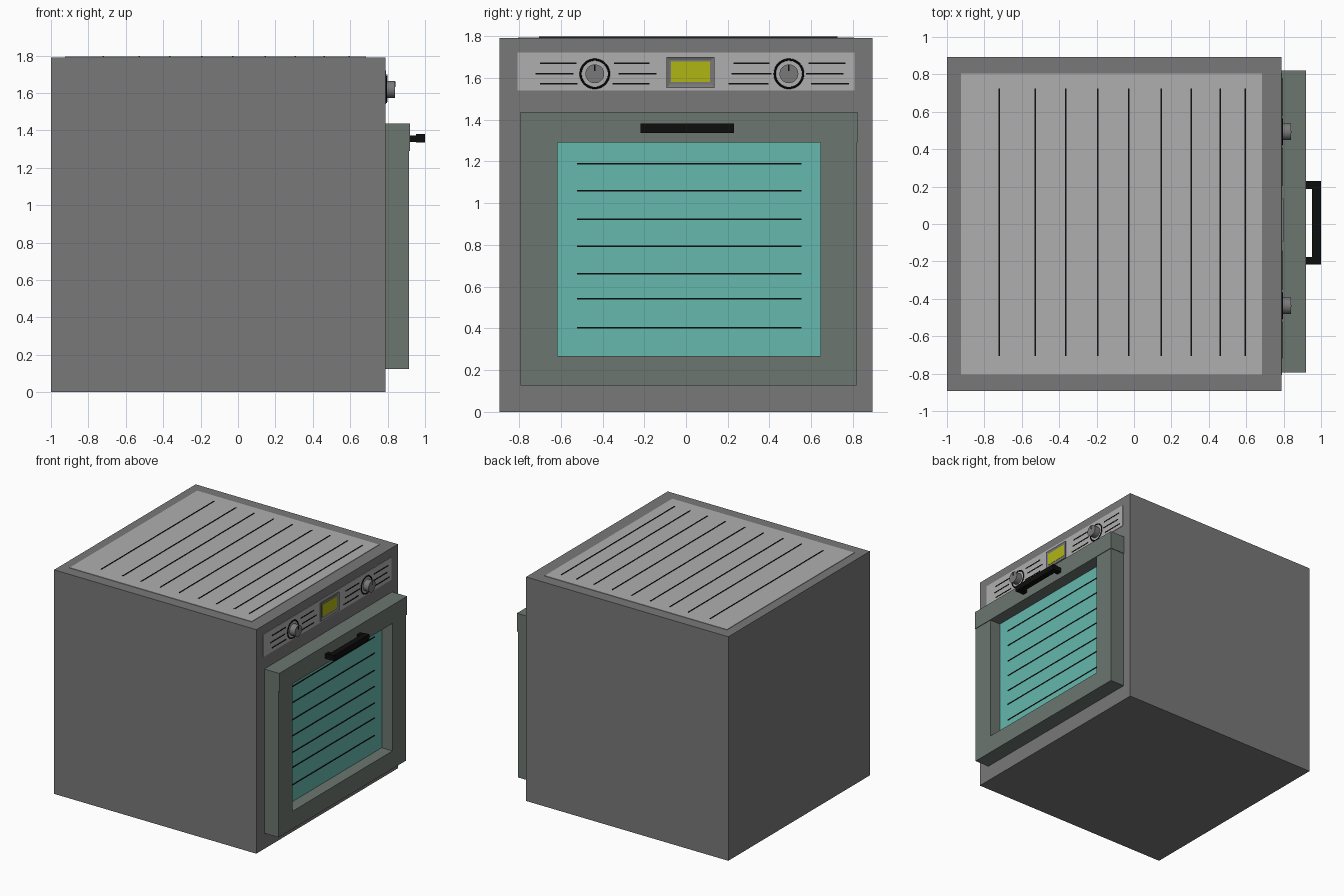
import bpy, bmesh, math

if "Cube" in bpy.data.objects:
    bpy.data.objects.remove(bpy.data.objects["Cube"])


def mat(name, r, g, b):
    m = bpy.data.materials.new(name)
    m.diffuse_color = (r, g, b, 1)
    m.use_nodes = True
    m.node_tree.nodes["Principled BSDF"].inputs["Base Color"].default_value = m.diffuse_color
    return m


STEEL = mat("steel", 0.19, 0.19, 0.19)
LIGHT = mat("light_steel", 0.43, 0.43, 0.43)
DOOR = mat("door_green_grey", 0.15, 0.18, 0.16)
GLASS = mat("glass_teal", 0.13, 0.48, 0.42)
YELLOW = mat("display_yellow", 0.43, 0.46, 0.007)
BLACK = mat("black", 0.004, 0.004, 0.004)


def finish(name, bm, m):
    bmesh.ops.recalc_face_normals(bm, faces=bm.faces)
    me = bpy.data.meshes.new(name)
    bm.to_mesh(me)
    bm.free()
    me.materials.append(m)
    ob = bpy.data.objects.new(name, me)
    bpy.context.collection.objects.link(ob)
    return ob


def add_box(bm, x, y, z):
    vs = bmesh.ops.create_cube(bm, size=1)["verts"]
    for v in vs:
        v.co = [(r[0] + r[1]) / 2 + c * (r[1] - r[0]) for c, r in zip(v.co, (x, y, z))]


def boxes(name, m, *ranges):
    bm = bmesh.new()
    for r in ranges:
        add_box(bm, *r)
    return finish(name, bm, m)


def extrude_x(name, m, outline, x0, x1):
    # y/z outline extruded along x
    bm = bmesh.new()
    f = bm.faces.new([bm.verts.new((x0, y, z)) for y, z in outline])
    ext = bmesh.ops.extrude_face_region(bm, geom=[f])["geom"]
    bmesh.ops.translate(bm, vec=(x1 - x0, 0, 0),
                        verts=[v for v in ext if isinstance(v, bmesh.types.BMVert)])
    return finish(name, bm, m)


def smooth(ob):
    bpy.ops.object.select_all(action='DESELECT')
    ob.select_set(True)
    bpy.context.view_layer.objects.active = ob
    bpy.ops.object.shade_smooth_by_angle()


FRONT = 0.788

# Body and top plate
boxes("oven_body", STEEL, ((-1, FRONT), (-0.894, 0.894), (0, 1.79)))
boxes("top_plate", LIGHT, ((-0.925, 0.685), (-0.805, 0.805), (1.78, 1.794)))
boxes("top_grooves", BLACK, *[((x - 0.004, x + 0.004), (-0.705, 0.725), (1.788, 1.797))
      for x in (-0.72, -0.527, -0.364, -0.193, -0.027, 0.145, 0.305, 0.46, 0.594)])

# Door: U-shaped lower frame, slightly prouder top rail, recessed glass
extrude_x("door_frame", DOOR, [
    (-0.793, 1.29), (-0.793, 0.125), (0.817, 0.125), (0.817, 1.29),
    (0.644, 1.29), (0.644, 0.268), (-0.616, 0.268), (-0.616, 1.29)], FRONT, 0.915)
boxes("door_top_rail", DOOR, ((FRONT, 0.92), (-0.793, 0.821), (1.29, 1.437)))
boxes("door_glass", GLASS, ((FRONT - 0.01, 0.82), (-0.616, 0.644), (0.268, 1.29)))
boxes("glass_lines", BLACK, *[((0.815, 0.823), (-0.523, 0.553), (z - 0.004, z + 0.004))
      for z in (0.402, 0.541, 0.661, 0.793, 0.922, 1.059, 1.188)])

# Handle
boxes("door_handle", BLACK,
      ((0.953, 1.0), (-0.217, 0.23), (1.336, 1.38)),
      ((0.915, 0.96), (-0.217, -0.177), (1.337, 1.374)),
      ((0.915, 0.96), (0.187, 0.23), (1.337, 1.374)))

# Control panel and printed lines
boxes("control_panel", LIGHT, ((FRONT - 0.005, 0.792), (-0.807, 0.807), (1.54, 1.72)))
rows = {
    1.67: [(-0.70, -0.525), (-0.345, -0.175), (0.228, 0.40), (0.587, 0.763)],
    1.62: [(-0.72, -0.54), (-0.323, -0.142), (0.218, 0.41), (0.575, 0.755)],
    1.572: [(-0.70, -0.52), (-0.352, -0.175), (0.203, 0.395), (0.60, 0.78)]}
boxes("panel_lines", BLACK, *[((0.785, 0.794), y, (z - 0.004, z + 0.004))
      for z, ys in rows.items() for y in ys])

# Display with an inward sloping bezel
bm = bmesh.new()
add_box(bm, (0.78, 0.8), (-0.094, 0.136), (1.552, 1.70))
bm.normal_update()
face = max(bm.faces, key=lambda f: f.normal.x)
bmesh.ops.inset_region(bm, faces=[face], thickness=0.022, depth=-0.006)
finish("display_bezel", bm, STEEL)
boxes("display_screen", YELLOW, ((0.785, 0.796), (-0.073, 0.114), (1.58, 1.677)))

# Knobs with marker and dial ring
for i, y in enumerate((-0.437, 0.493), 1):
    z = 1.619
    bpy.ops.mesh.primitive_cylinder_add(vertices=32, radius=0.045, depth=0.056,
                                        location=(0.812, y, z), rotation=(0, math.pi / 2, 0))
    knob = bpy.context.object
    knob.name = f"knob_{i}"
    knob.data.materials.append(STEEL)
    smooth(knob)
    bpy.ops.mesh.primitive_torus_add(major_segments=40, minor_segments=8, major_radius=0.068,
                                     minor_radius=0.005, location=(0.792, y, z),
                                     rotation=(0, math.pi / 2, 0))
    ring = bpy.context.object
    ring.name = f"dial_ring_{i}"
    ring.data.materials.append(BLACK)
    smooth(ring)
    boxes(f"knob_marker_{i}", BLACK, ((0.83, 0.842), (y - 0.004, y + 0.004), (z + 0.014, z + 0.043)))
